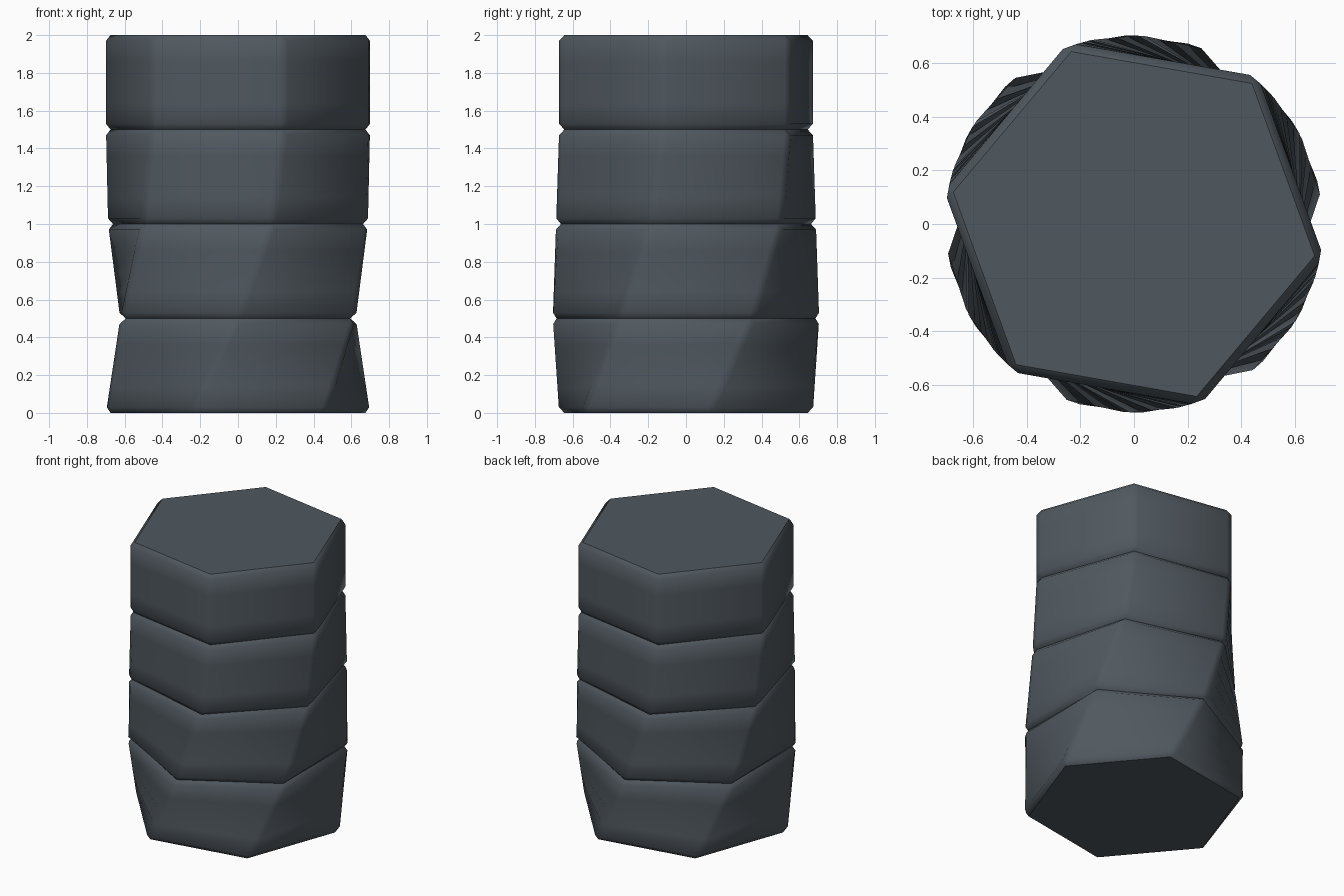
import bpy, bmesh, math

if "Cube" in bpy.data.objects:
    bpy.data.objects.remove(bpy.data.objects["Cube"])

R, BEVEL, HEIGHT, ROWS = 0.72, 0.03, 0.5, 4
ANGLES = [10, 30, 45, 50, 50]      # hexagon turn at each joint, easing to a stop

slate = bpy.data.materials.new("dark_slate_grey")
slate.diffuse_color = (0.08, 0.098, 0.114, 1)
slate.use_nodes = True
slate.node_tree.nodes["Principled BSDF"].inputs["Base Color"].default_value = slate.diffuse_color


def full_ring(deg):
    # hexagon with its six corners cut: 12 points
    pts = []
    for k in range(6):
        a = math.radians(deg + 60 * k)
        for side in (-1, 1):
            u, v = R - BEVEL * 0.5, side * BEVEL * math.cos(math.radians(30))
            pts.append((u * math.cos(a) - v * math.sin(a),
                        u * math.sin(a) + v * math.cos(a)))
    return pts


def inset_ring(deg):
    # smaller sharp hexagon, each corner doubled (merged afterwards)
    r = R - BEVEL / math.cos(math.radians(30))
    pts = []
    for k in range(6):
        a = math.radians(deg + 60 * k)
        pts += [(r * math.cos(a), r * math.sin(a))] * 2
    return pts


def segment(name, z0, a0, a1):
    lo, hi = full_ring(a0), full_ring(a1)
    rings = [(z0, inset_ring(a0))]
    # straight-ruled twisted sides
    for i in range(ROWS + 1):
        z = BEVEL + (HEIGHT - 2 * BEVEL) * i / ROWS
        t = z / HEIGHT
        rings.append((z0 + z, [(p[0] + (q[0] - p[0]) * t, p[1] + (q[1] - p[1]) * t)
                               for p, q in zip(lo, hi)]))
    rings.append((z0 + HEIGHT, inset_ring(a1)))

    bm = bmesh.new()
    vs = [[bm.verts.new((x, y, z)) for x, y in pts] for z, pts in rings]
    for a, b in zip(vs, vs[1:]):
        for i in range(12):
            j = (i + 1) % 12
            bm.faces.new((a[i], a[j], b[j], b[i]))
    bm.faces.new(vs[0][::-1])
    bm.faces.new(vs[-1])
    bmesh.ops.remove_doubles(bm, verts=bm.verts, dist=1e-5)
    bmesh.ops.recalc_face_normals(bm, faces=bm.faces)
    mesh = bpy.data.meshes.new(name)
    bm.to_mesh(mesh)
    bm.free()
    mesh.materials.append(slate)
    ob = bpy.data.objects.new(name, mesh)
    bpy.context.collection.objects.link(ob)
    bpy.ops.object.select_all(action='DESELECT')
    ob.select_set(True)
    bpy.context.view_layer.objects.active = ob
    bpy.ops.object.shade_smooth_by_angle(angle=math.radians(35))


# four stacked column segments
for n in range(4):
    segment(f"column_segment_{n + 1}", n * HEIGHT, ANGLES[n], ANGLES[n + 1])
